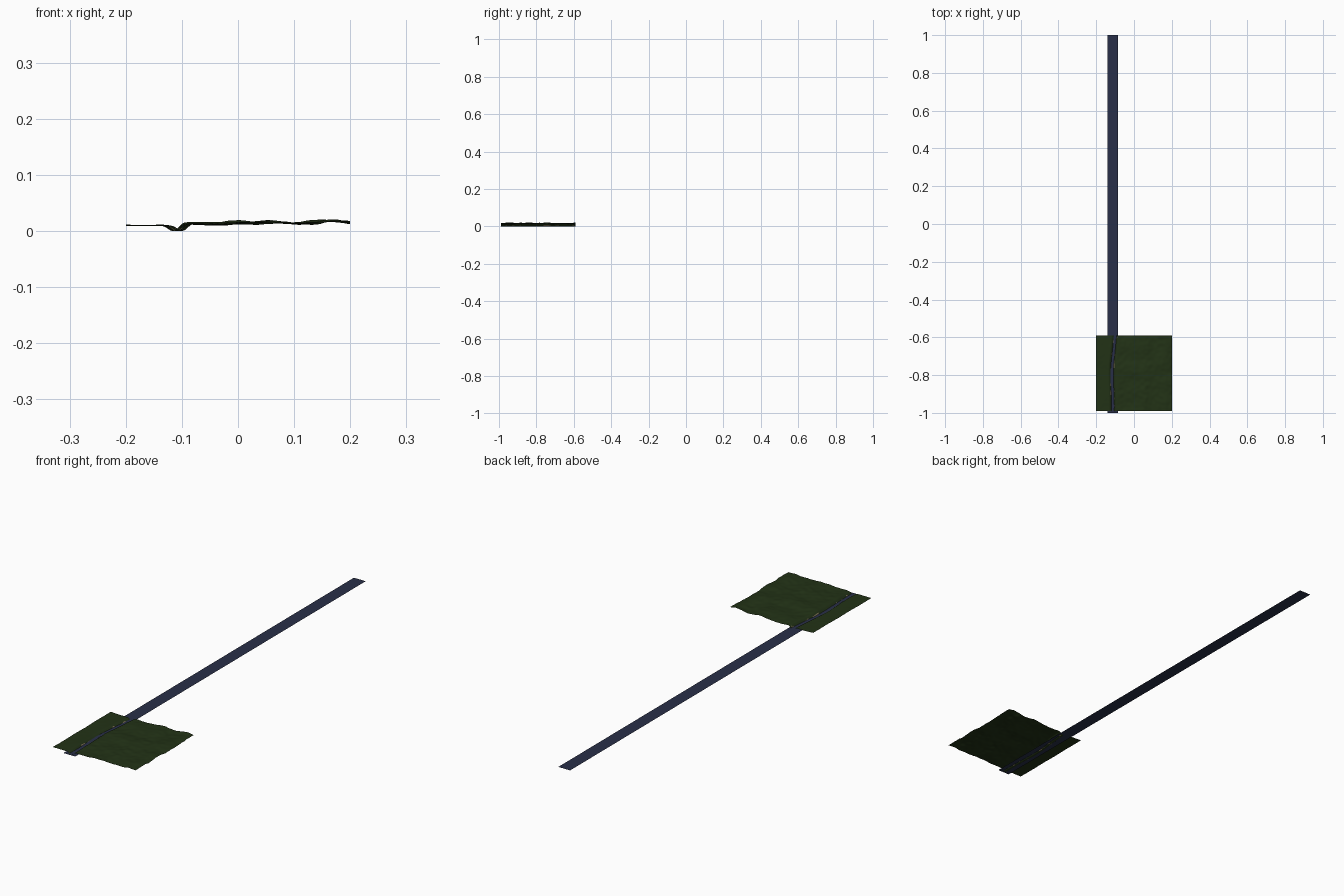
import bpy, bmesh, math, random
from mathutils import noise, Vector

if "Cube" in bpy.data.objects:
    bpy.data.objects.remove(bpy.data.objects["Cube"])

random.seed(4)


def material(name, color):
    m = bpy.data.materials.new(name)
    m.diffuse_color = (*color, 1)
    m.use_nodes = True
    m.node_tree.nodes["Principled BSDF"].inputs["Base Color"].default_value = m.diffuse_color
    return m


GRASS = material("grass", (0.016, 0.032, 0.008))
SAND = material("sand", (0.20, 0.16, 0.09))
WATER = material("water", (0.022, 0.028, 0.065))

# Ridge height from left to right across the tile
RIDGE = [(-0.2, .013), (-0.14, .0125), (-0.12, .013), (-0.08, .021), (0, .021), (0.025, .019),
         (0.06, .024), (0.1, .020), (0.16, .025), (0.21, .023)]


def ridge(x):
    for (x0, z0), (x1, z1) in zip(RIDGE, RIDGE[1:]):
        if x <= x1:
            t = (x - x0) / (x1 - x0)
            return z0 + (z1 - z0) * t * t * (3 - 2 * t)
    return RIDGE[-1][1]


def stream_x(y):
    # Gently winding centre line of the stream
    t = (y + 0.99) / 0.4
    return -0.112 + 0.012 * t ** 3 - 0.004 * math.sin(math.pi * t) + 0.002 * math.sin(9 * t)


def height(x, y):
    n = 0.5 + 0.75 * noise.noise(Vector((x * 11, y * 11, 3.0)))
    n += 0.15 * noise.noise(Vector((x * 45, y * 45, 7.0)))
    n = min(max(n, 0), 1)
    low = 0.0095 + 0.005 * max(0, 1 - abs(x - 0.17) / 0.03)
    z = low + (ridge(x) - low) * n
    # Carve the stream bed
    d = abs(x - stream_x(y))
    k = max(0, 1 - d / 0.019)
    k = k * k * (3 - 2 * k)
    return z * (1 - k) + 0.001 * k


def add_object(name, bm, mats):
    me = bpy.data.meshes.new(name)
    bm.to_mesh(me)
    bm.free()
    for m in mats:
        me.materials.append(m)
    ob = bpy.data.objects.new(name, me)
    bpy.context.collection.objects.link(ob)
    return ob


# Grassy terrain tile with the stream bed and sandy patches on the banks
bm = bmesh.new()
bmesh.ops.create_grid(bm, x_segments=100, y_segments=100, size=0.2)
for v in bm.verts:
    v.co.y -= 0.79
    v.co.z = height(v.co.x, v.co.y)
lowest = min(v.co.z for v in bm.verts)
for v in bm.verts:
    v.co.z -= lowest
for f in bm.faces:
    f.smooth = True
    c = f.calc_center_median()
    d = abs(c.x - stream_x(c.y))
    patch = noise.noise(Vector((c.x * 60, c.y * 40, 1.0)))
    if 0.004 < d < 0.010 and patch > 0.25:
        f.material_index = 1
add_object("terrain", bm, [GRASS, SAND])

# Long flat strip of water running through the stream bed
bm = bmesh.new()
bmesh.ops.create_grid(bm, x_segments=1, y_segments=1, size=1)
for v in bm.verts:
    v.co = (-0.113 + 0.0285 * v.co.x, v.co.y, 0.0035)
add_object("water", bm, [WATER])
